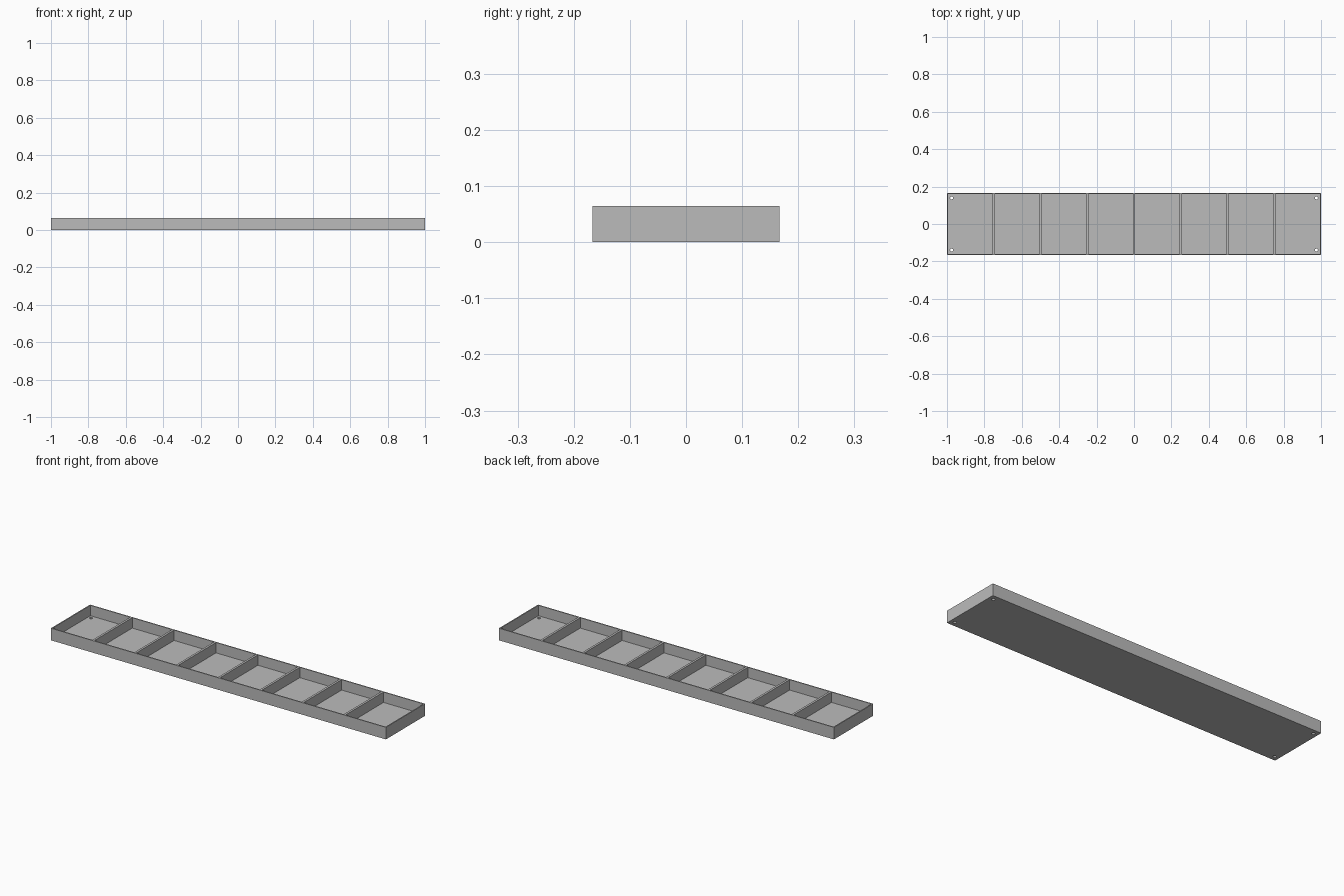
import bpy, bmesh
from mathutils import Matrix, Vector

cube = bpy.data.objects.get("Cube")
if cube:
    bpy.data.objects.remove(cube, do_unlink=True)

LENGTH, WIDTH, HEIGHT = 2.0, 0.334, 0.065
WALL, FLOOR, CELLS = 0.006, 0.009, 8
PITCH = LENGTH / CELLS

grey = bpy.data.materials.new("mid_grey")
grey.use_nodes = True
colour = (0.5, 0.5, 0.5, 1)
grey.diffuse_color = colour
grey.node_tree.nodes["Principled BSDF"].inputs["Base Color"].default_value = colour


def add_box(bm, centre, size):
    bmesh.ops.create_cube(bm, size=1, matrix=Matrix.Translation(centre) @ Matrix.Diagonal((*size, 1)))


def make_object(name, bm):
    mesh = bpy.data.meshes.new(name)
    bm.to_mesh(mesh)
    bm.free()
    mesh.materials.append(grey)
    obj = bpy.data.objects.new(name, mesh)
    bpy.context.collection.objects.link(obj)
    return obj


def cut(obj, cutter):
    cutter.hide_render = True
    mod = obj.modifiers.new("cut", 'BOOLEAN')
    mod.operation, mod.solver, mod.object = 'DIFFERENCE', 'EXACT', cutter
    bpy.context.view_layer.objects.active = obj
    bpy.ops.object.modifier_apply(modifier=mod.name)
    bpy.data.objects.remove(cutter, do_unlink=True)


# Solid tray block
bm = bmesh.new()
add_box(bm, (0, 0, HEIGHT / 2), (LENGTH, WIDTH, HEIGHT))
tray = make_object("compartment_tray", bm)

# Row of equal pockets, leaving thin walls and dividers
bm = bmesh.new()
for i in range(CELLS):
    x = (i + 0.5) * PITCH - LENGTH / 2
    add_box(bm, (x, 0, FLOOR + HEIGHT / 2), (PITCH - 2 * WALL, WIDTH - 2 * WALL, HEIGHT))
cut(tray, make_object("pocket_cutter", bm))

# Screw holes through the floor at the four corners
bm = bmesh.new()
for sx in (-1, 1):
    for sy in (-1, 1):
        bmesh.ops.create_cone(bm, cap_ends=True, segments=24, radius1=0.008, radius2=0.008, depth=0.05,
                              matrix=Matrix.Translation(Vector((sx * 0.975, sy * 0.14, 0))))
cut(tray, make_object("screw_hole_cutter", bm))
